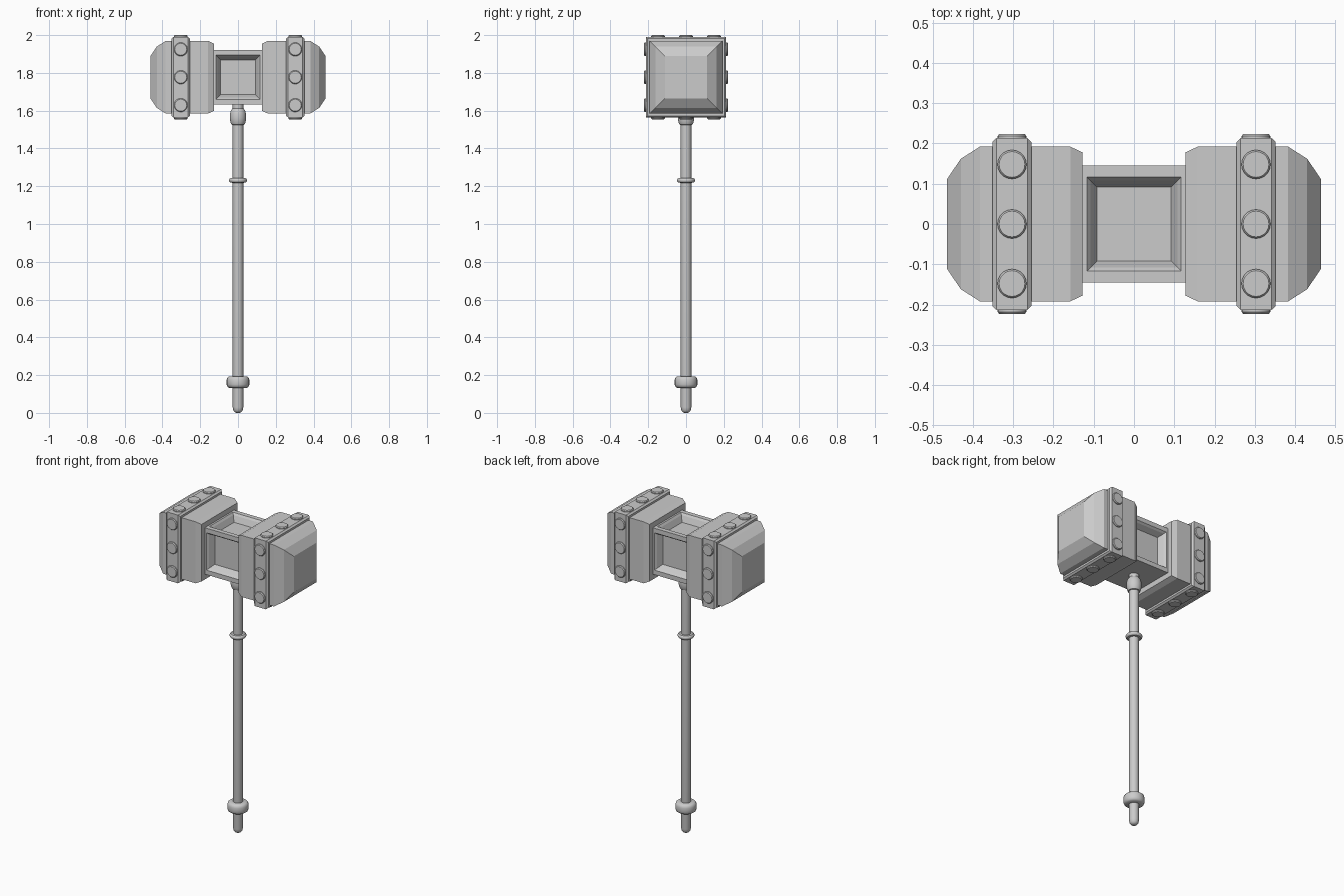
import bpy, bmesh, math
from mathutils import Matrix, Vector

if "Cube" in bpy.data.objects:
    bpy.data.objects.remove(bpy.data.objects["Cube"])

HEAD_Z = 1.777


def finish(bm, name, smooth=False):
    bmesh.ops.recalc_face_normals(bm, faces=bm.faces)
    me = bpy.data.meshes.new(name)
    bm.to_mesh(me)
    bm.free()
    ob = bpy.data.objects.new(name, me)
    bpy.context.collection.objects.link(ob)
    if smooth:
        bpy.ops.object.select_all(action='DESELECT')
        ob.select_set(True)
        bpy.context.view_layer.objects.active = ob
        bpy.ops.object.shade_smooth_by_angle(angle=math.radians(35))
    return ob


def square_loft(name, sections, sx):
    """Square rings (x, half size) joined along x and capped."""
    bm = bmesh.new()
    rings = [[bm.verts.new((sx * x, h * a, HEAD_Z + h * b))
              for a, b in ((-1, -1), (1, -1), (1, 1), (-1, 1))]
             for x, h in sections]
    for r, s in zip(rings, rings[1:]):
        for i in range(4):
            j = (i + 1) % 4
            bm.faces.new((r[i], r[j], s[j], s[i]))
    bm.faces.new(rings[0])
    bm.faces.new(rings[-1])
    return finish(bm, name)


def lathe(name, profile, matrix=Matrix(), seg=24):
    """Revolve (radius, z) points around z, capping open ends."""
    bm = bmesh.new()
    rings = [[bm.verts.new(matrix @ Vector((r * math.cos(2 * math.pi * i / seg),
                                            r * math.sin(2 * math.pi * i / seg), z)))
              for i in range(seg)] for r, z in profile]
    for a, b in zip(rings, rings[1:]):
        for i in range(seg):
            j = (i + 1) % seg
            bm.faces.new((a[i], a[j], b[j], b[i]))
    bm.faces.new(rings[0])
    bm.faces.new(rings[-1])
    return finish(bm, name, True)


# Centre block with stepped square recesses on front, back and top
bm = bmesh.new()
bmesh.ops.create_cube(bm, size=0.29, matrix=Matrix.Translation((0, 0, HEAD_Z)))
bm.normal_update()
for f in [f for f in bm.faces if abs(f.normal.y) > 0.9 or f.normal.z > 0.9]:
    n = f.normal.copy()
    for width, depth in ((0.04, 0), (0.013, 0.012), (0.022, 0.035)):
        bmesh.ops.inset_individual(bm, faces=[f], thickness=width, depth=0)
        for v in f.verts:
            v.co -= n * depth
finish(bm, "centre_block")

# Hammer ends, bands and rivets on both sides
for side, sx in (("left", -1), ("right", 1)):
    square_loft(side + "_hammer_end",
                [(0.128, 0.178), (0.158, 0.192), (0.383, 0.192),
                 (0.43, 0.162), (0.464, 0.112)], sx)
    square_loft(side + "_band",
                [(0.255, 0.204), (0.265, 0.213), (0.342, 0.213), (0.352, 0.204)], sx)
    for k in range(4):
        turn = Matrix.Rotation(k * math.pi / 2, 4, 'X')
        for t in (-0.148, 0, 0.148):
            m = Matrix.Translation((sx * 0.303, 0, HEAD_Z)) @ turn @ Matrix.Translation((0, t, 0))
            lathe(side + "_rivet", [(0.036, 0.205), (0.036, 0.218), (0.032, 0.223)], m, 20)

# Shaft with rounded bottom tip
lathe("shaft", [(0.008, 0), (0.018, 0.004), (0.025, 0.014), (0.028, 0.03), (0.028, 1.66)])

# Pommel ring, thin ring and upper collar
lathe("pommel_ring", [(0.027, 0.132), (0.048, 0.133), (0.056, 0.139), (0.06, 0.15),
                      (0.06, 0.176), (0.056, 0.187), (0.048, 0.193), (0.027, 0.194)])
lathe("thin_ring", [(0.027, 1.218), (0.04, 1.219), (0.046, 1.224), (0.048, 1.231),
                    (0.046, 1.238), (0.04, 1.243), (0.027, 1.244)])
lathe("upper_collar", [(0.027, 1.524), (0.034, 1.526), (0.04, 1.538), (0.043, 1.56),
                       (0.042, 1.585), (0.037, 1.603), (0.029, 1.612)])
